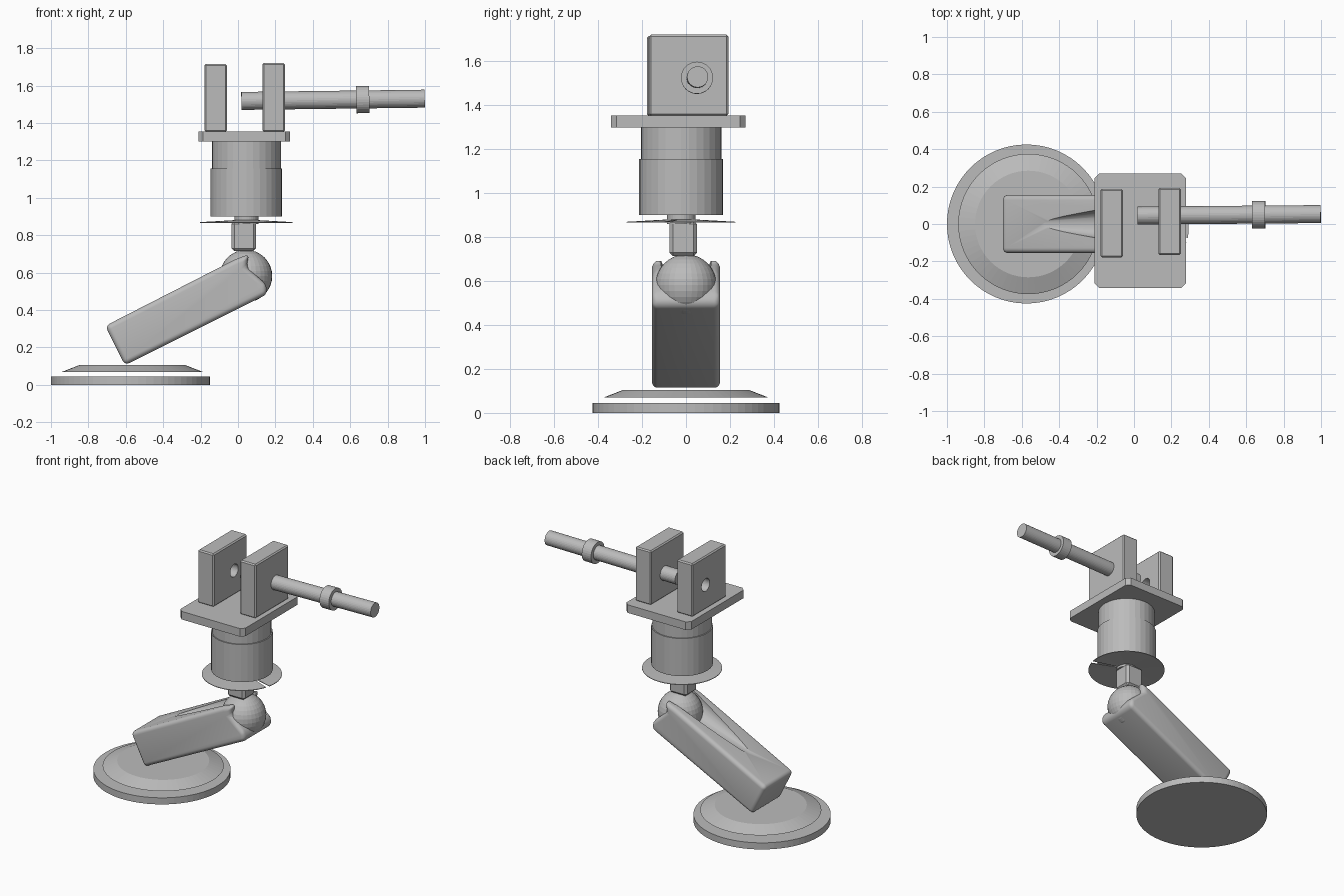
import bpy, bmesh, math
from mathutils import Vector, Matrix

if "Cube" in bpy.data.objects:
    bpy.data.objects.remove(bpy.data.objects["Cube"], do_unlink=True)

grey = bpy.data.materials.new("plain grey")
grey.use_nodes = True
grey.diffuse_color = (0.5, 0.5, 0.5, 1)
grey.node_tree.nodes["Principled BSDF"].inputs["Base Color"].default_value = (0.5, 0.5, 0.5, 1)


def finish(name, bm):
    bmesh.ops.recalc_face_normals(bm, faces=bm.faces)
    mesh = bpy.data.meshes.new(name)
    bm.to_mesh(mesh)
    bm.free()
    mesh.materials.append(grey)
    ob = bpy.data.objects.new(name, mesh)
    bpy.context.collection.objects.link(ob)
    return ob


def rod(name, start, end, r1, r2=None, sides=32):
    """Cylinder or cone between two points."""
    a, b = Vector(start), Vector(end)
    turn = (b - a).to_track_quat('Z', 'Y').to_matrix().to_4x4()
    bm = bmesh.new()
    bmesh.ops.create_cone(bm, cap_ends=True, segments=sides, radius1=r1,
                          radius2=r1 if r2 is None else r2, depth=(b - a).length,
                          matrix=Matrix.Translation((a + b) / 2) @ turn)
    return finish(name, bm)


def box(name, low, high, bevel=0.0, upright_only=False):
    """Box between two corners, with chamfered edges."""
    a, b = Vector(low), Vector(high)
    bm = bmesh.new()
    bmesh.ops.create_cube(bm, size=1, matrix=Matrix.Translation((a + b) / 2) @ Matrix.Diagonal((*(b - a), 1)))
    edges = [e for e in bm.edges
             if not upright_only or abs(e.verts[0].co.z - e.verts[1].co.z) > 0.01]
    bmesh.ops.bevel(bm, geom=edges, offset=bevel, segments=1, affect='EDGES')
    return finish(name, bm)


def apply_modifiers(ob):
    bpy.context.view_layer.update()
    done = bpy.data.meshes.new_from_object(ob.evaluated_get(bpy.context.evaluated_depsgraph_get()))
    ob.modifiers.clear()
    ob.data = done


def cut(ob, cutter):
    mod = ob.modifiers.new("cut", 'BOOLEAN')
    mod.operation = 'DIFFERENCE'
    mod.solver = 'EXACT'
    mod.object = cutter
    apply_modifiers(ob)
    bpy.data.objects.remove(cutter, do_unlink=True)


# Round foot and the sloped pad above it
FOOT_X = -0.575
rod("base_disc", (FOOT_X, 0, 0), (FOOT_X, 0, 0.045), 0.425, sides=64)
rod("base_pad", (FOOT_X + 0.01, 0, 0.07), (FOOT_X + 0.01, 0, 0.105), 0.375, 0.285, sides=64)

# Tilted arm: side profile with a notched end, extruded and rounded
profile = [(0, 0), (0.85, 0), (0.87, 0.05), (0.845, 0.11), (0.815, 0.18),
           (0.86, 0.235), (0.78, 0.243), (0, 0.235)]
bm = bmesh.new()
face = bm.faces.new([bm.verts.new((u, -0.155, v)) for u, v in profile])
side = bmesh.ops.extrude_face_region(bm, geom=[face])["geom"]
bmesh.ops.translate(bm, vec=(0, 0.31, 0), verts=[v for v in side if isinstance(v, bmesh.types.BMVert)])
arm = finish("arm", bm)
bevel = arm.modifiers.new("round", 'BEVEL')
bevel.width = 0.035
bevel.segments = 5
bevel.limit_method = 'ANGLE'
apply_modifiers(arm)
# Groove widening towards the ball
cut(arm, rod("groove_cutter", (0.2, 0, 0.27), (0.95, 0, 0.22), 0.02, 0.13, sides=48))
arm.data.transform(Matrix.Translation((-0.605, 0, 0.105)) @ Matrix.Rotation(math.radians(-26.5), 4, 'Y'))
bpy.ops.object.select_all(action='DESELECT')
arm.select_set(True)
bpy.context.view_layer.objects.active = arm
bpy.ops.object.shade_smooth_by_angle(angle=math.radians(35))

# Ball joint
bm = bmesh.new()
bmesh.ops.create_uvsphere(bm, u_segments=32, v_segments=16, radius=0.14,
                          matrix=Matrix.Translation((0.043, 0, 0.582)))
finish("ball", bm)

# Square stem and neck
box("stem", (-0.035, -0.075, 0.715), (0.097, 0.05, 0.875), 0.015)
CX, CY = 0.045, -0.022
rod("neck", (CX, CY, 0.86), (CX, CY, 0.905), 0.065)

# Thin split washer, slightly dished
bm = bmesh.new()
rings = []
for i in range(49):
    a = math.radians(-12 + 354 * i / 48)
    rings.append([bm.verts.new((CX + r * math.cos(a), CY + r * math.sin(a), z))
                  for r, z in ((0.04, 0.882), (0.248, 0.87), (0.248, 0.866), (0.04, 0.877))])
for p, q in zip(rings, rings[1:]):
    for k in range(4):
        bm.faces.new((p[k], p[k - 1], q[k - 1], q[k]))
bm.faces.new(rings[0])
bm.faces.new(rings[-1])
finish("washer", bm)

# Two-step barrel
rod("lower_barrel", (CX, CY, 0.9), (CX, CY, 1.157), 0.191)
rod("upper_barrel", (CX, CY, 1.157), (CX, CY, 1.3), 0.184)

# Top plate and the pair of jaws
box("top_plate", (-0.212, -0.342, 1.3), (0.278, 0.27, 1.355), 0.025, True)
left_hole = rod("hole_cutter", (-0.3, 0.045, 1.52), (0, 0.045, 1.52), 0.043)
right_jaw = box("right_jaw", (-0.18, -0.178, 1.353), (-0.06, 0.187, 1.715), 0.008)
cut(right_jaw, left_hole)
box("left_jaw", (0.13, -0.167, 1.353), (0.25, 0.193, 1.722), 0.008)

# Clamp rod with its collar
rod("clamp_rod", (0.018, 0.045, 1.518), (0.998, 0.053, 1.53), 0.048)
rod("collar", (0.632, 0.05, 1.525), (0.702, 0.05, 1.526), 0.073)
